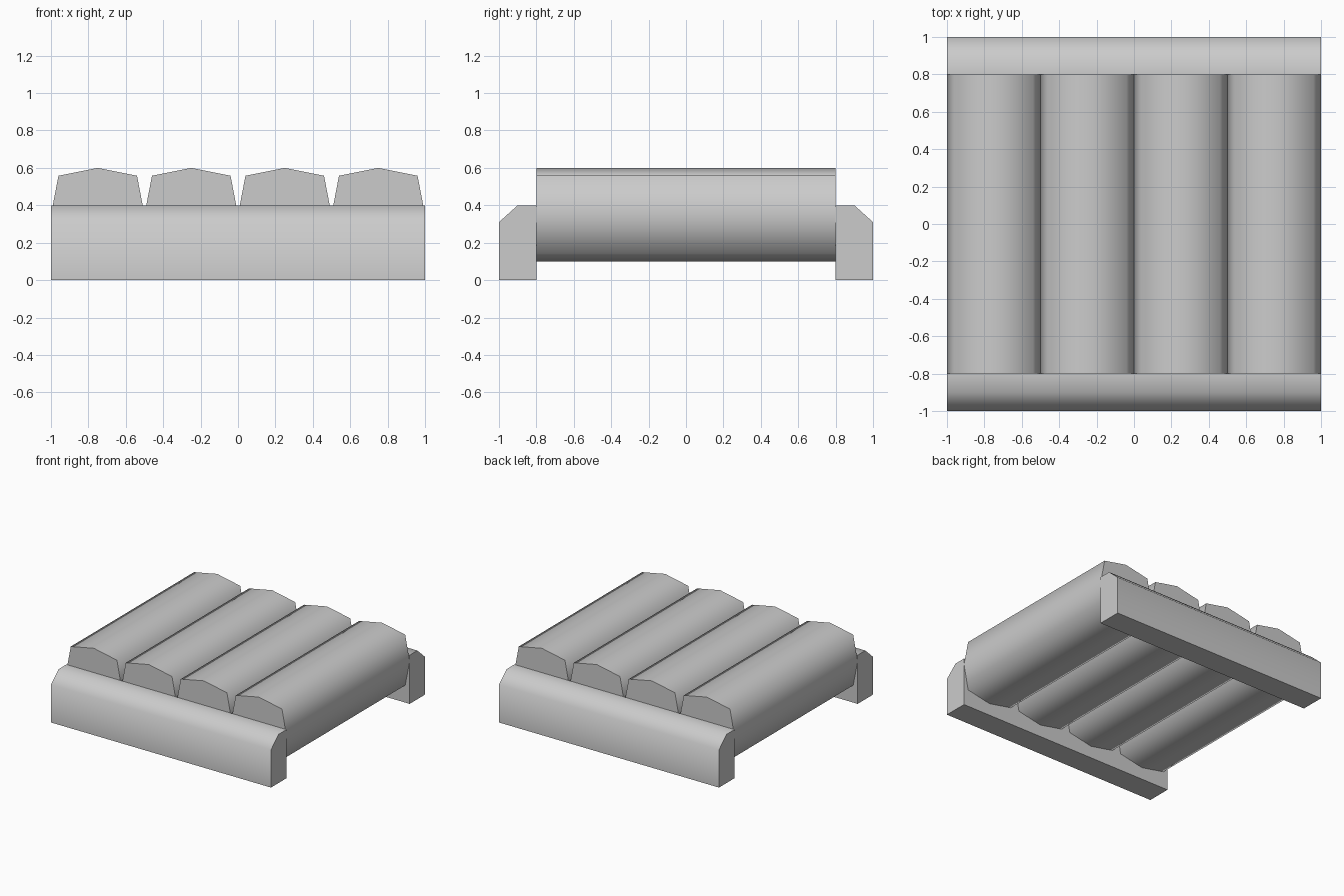
import bpy
import bmesh
from math import radians
from mathutils import Vector

if "Cube" in bpy.data.objects:
    bpy.data.objects.remove(bpy.data.objects["Cube"])


def prism(name, profile, to_3d, length, smooth_deg):
    """Extrude a closed 2D profile along a centred axis."""
    bm = bmesh.new()
    ends = [[bm.verts.new(to_3d(a, b, s * length / 2)) for a, b in profile]
            for s in (-1, 1)]
    bm.faces.new(ends[0])
    bm.faces.new(ends[1])
    n = len(profile)
    for i in range(n):
        j = (i + 1) % n
        bm.faces.new((ends[0][i], ends[0][j], ends[1][j], ends[1][i]))
    bmesh.ops.recalc_face_normals(bm, faces=bm.faces)
    mesh = bpy.data.meshes.new(name)
    bm.to_mesh(mesh)
    bm.free()
    obj = bpy.data.objects.new(name, mesh)
    bpy.context.collection.objects.link(obj)
    bpy.ops.object.select_all(action='DESELECT')
    obj.select_set(True)
    bpy.context.view_layer.objects.active = obj
    bpy.ops.object.shade_smooth_by_angle(angle=radians(smooth_deg))
    return obj


# Four eight-sided logs lying front to back
log_profile = [(0.25, 0), (0.21, 0.208), (0, 0.25), (-0.21, 0.208),
               (-0.25, 0), (-0.21, -0.208), (0, -0.25), (0.21, -0.208)]
for i in range(4):
    log = prism(f"log_{i + 1}", log_profile,
                lambda a, b, t: Vector((a, t, b)), 1.6, 75)
    log.location = (-0.75 + 0.5 * i, 0, 0.35)

# Front and back rails with a chamfered outer top edge
rail_profile = [(0.8, 0), (1.0, 0), (1.0, 0.31), (0.9, 0.4), (0.8, 0.4)]
for name, side in (("front_rail", -1), ("back_rail", 1)):
    prism(name, rail_profile,
          lambda a, b, t: Vector((t, side * a, b)), 2.0, 75)
